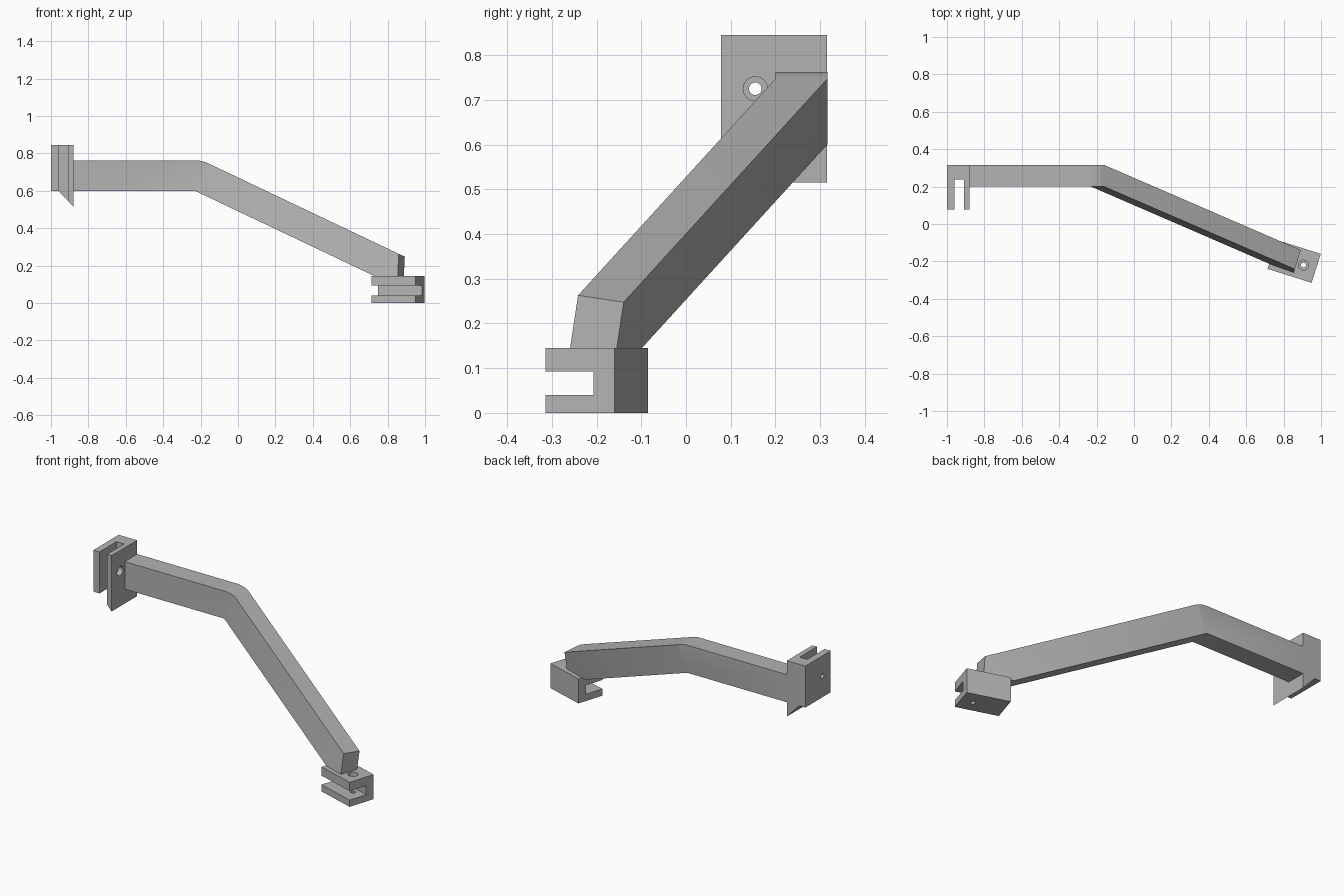
import bpy, bmesh, math
from mathutils import Matrix, Vector

if "Cube" in bpy.data.objects:
    bpy.data.objects.remove(bpy.data.objects["Cube"])

# Single plain grey finish
grey = bpy.data.materials.new("plain_grey")
grey.use_nodes = True
colour = (0.45, 0.45, 0.45, 1)
grey.diffuse_color = colour
grey.node_tree.nodes["Principled BSDF"].inputs["Base Color"].default_value = colour


def finish(name, bm):
    bmesh.ops.recalc_face_normals(bm, faces=bm.faces)
    mesh = bpy.data.meshes.new(name)
    bm.to_mesh(mesh)
    bm.free()
    mesh.materials.append(grey)
    obj = bpy.data.objects.new(name, mesh)
    bpy.context.collection.objects.link(obj)
    return obj


def prism(name, base, sweep):
    """Extrude a flat outline along a vector."""
    bm = bmesh.new()
    face = bm.faces.new([bm.verts.new(p) for p in base])
    new = bmesh.ops.extrude_face_region(bm, geom=[face])["geom"]
    bmesh.ops.translate(bm, vec=sweep, verts=[v for v in new if isinstance(v, bmesh.types.BMVert)])
    return finish(name, bm)


def pin(radius, length, matrix):
    bm = bmesh.new()
    bmesh.ops.create_cone(bm, cap_ends=True, segments=32, radius1=radius,
                          radius2=radius, depth=length, matrix=matrix)
    return finish("pin_cutter", bm)


def activate(obj):
    bpy.ops.object.select_all(action='DESELECT')
    obj.select_set(True)
    bpy.context.view_layer.objects.active = obj


def carve(obj, cutters):
    activate(obj)
    for cutter in cutters:
        cutter.hide_render = True
        mod = obj.modifiers.new("carve", 'BOOLEAN')
        mod.operation, mod.solver, mod.object = 'DIFFERENCE', 'EXACT', cutter
        bpy.ops.object.modifier_apply(modifier=mod.name)
        bpy.data.objects.remove(cutter)


def smooth(obj):
    activate(obj)
    bpy.ops.object.shade_smooth_by_angle(angle=math.radians(30))


def fork_outline(width, depth, slot_start, slot_end, slot_depth):
    return [(0, 0), (slot_start, 0), (slot_start, slot_depth), (slot_end, slot_depth),
            (slot_end, 0), (width, 0), (width, depth), (0, depth)]


# Upper fork: slot opens forward, underside slopes down toward the arm
outline = fork_outline(0.12, 0.237, 0.04, 0.09, 0.16)
upper = prism("upper_fork", [(x - 1, y + 0.078, 0.515) for x, y in outline], (0, 0, 0.33))
wedge = prism("wedge_cutter", [(-1.1, 0, 0.6), (-0.96, 0, 0.6), (-0.88, 0, 0.515),
                               (-0.88, 0, 0.4), (-1.1, 0, 0.4)], (0, 0.5, 0))
across = Matrix.Rotation(math.pi / 2, 4, 'Y')
hole = Vector((-0.94, 0.155, 0.725))
carve(upper, [wedge,
              pin(0.014, 0.3, Matrix.Translation(hole) @ across),
              pin(0.027, 0.08, Matrix.Translation(hole + Vector((0.05, 0, 0))) @ across)])
smooth(upper)

# Lower fork: turned about the vertical, slot opens sideways
turn = Matrix.Translation((0.714, -0.24, 0)) @ Matrix.Rotation(math.radians(-17.5), 4, 'Z')
outline = fork_outline(0.145, 0.162, 0.04, 0.093, 0.112)
lower = prism("lower_fork", [turn @ Vector((0, y, z)) for z, y in outline],
              turn.to_3x3() @ Vector((0.247, 0, 0)))
hole = Matrix.Translation((0.906, -0.22, 0))
carve(lower, [pin(0.013, 0.4, hole),
              pin(0.027, 0.1, hole @ Matrix.Translation((0, 0, 0.12)))])
smooth(lower)

# Arm: level run, short bend about its lower edge, then an oblique run
bend_x, low, height, front, back = -0.23, 0.6, 0.163, 0.2, 0.316
steep = math.atan(0.475)


def section(angle, offset=Vector()):
    dx, dz = height * math.sin(angle), height * math.cos(angle)
    return [Vector((bend_x + x, y, low + z)) + offset for x, y, z in
            ((0, front, 0), (dx, front, dz), (dx, back, dz), (0, back, 0))]


steps = 5
rings = [section(0, Vector((-0.65, 0, 0)))]
rings += [section(steep * i / steps) for i in range(steps + 1)]
rings.append(section(steep, Vector((1, -0.433, -0.475)) * 1.4))
bm = bmesh.new()
loops = [[bm.verts.new(p) for p in ring] for ring in rings]
for a, b in zip(loops, loops[1:]):
    for i in range(4):
        j = (i + 1) % 4
        bm.faces.new((a[i], a[j], b[j], b[i]))
bm.faces.new(loops[0])
bm.faces.new(loops[-1])
bmesh.ops.remove_doubles(bm, verts=bm.verts, dist=0.0001)

# Trim the arm's end upright and flush with the lower fork
end_normal = turn.to_3x3() @ Vector((1, 0, 0))
for point, normal in (((0.86, -0.24, 0.2), end_normal), ((0, 0, 0.145), Vector((0, 0, -1)))):
    cut = bmesh.ops.bisect_plane(bm, geom=bm.verts[:] + bm.edges[:] + bm.faces[:],
                                 plane_co=point, plane_no=normal, clear_outer=True)
    edges = [e for e in cut["geom_cut"] if isinstance(e, bmesh.types.BMEdge)]
    bmesh.ops.contextual_create(bm, geom=edges)
smooth(finish("bent_arm", bm))
